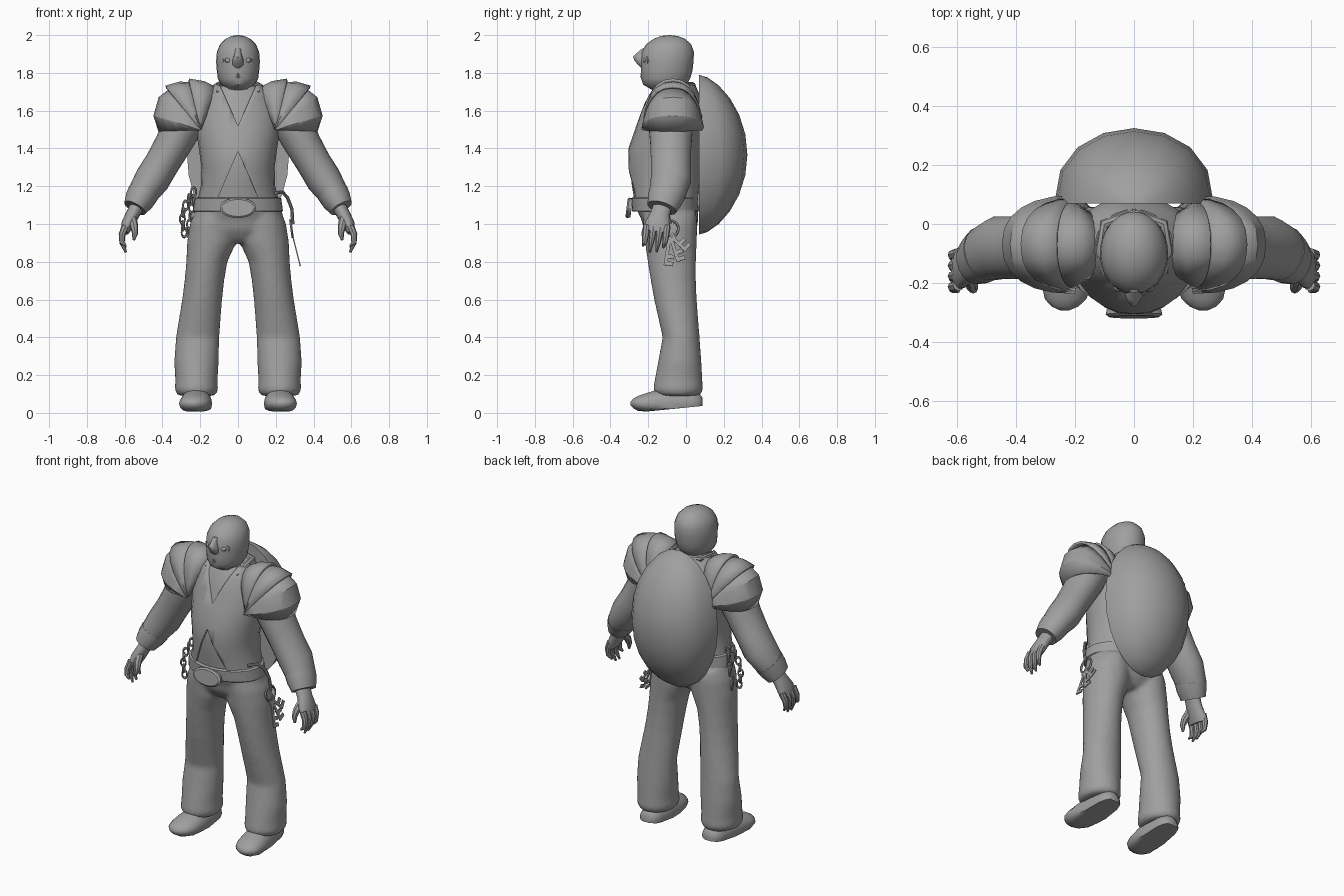
import bpy, bmesh, math
from math import sin, cos, pi, radians
from mathutils import Vector

cube = bpy.data.objects.get("Cube")
if cube:
    bpy.data.objects.remove(cube, do_unlink=True)

grey = bpy.data.materials.new("plain_grey")
grey.use_nodes = True
GREY = (0.35, 0.35, 0.35, 1)
grey.diffuse_color = GREY
grey.node_tree.nodes["Principled BSDF"].inputs["Base Color"].default_value = GREY

X, Y, Z = Vector((1, 0, 0)), Vector((0, 1, 0)), Vector((0, 0, 1))


def finish(ob, name, mirror=False, angle=40):
    """Name, colour, shade and optionally mirror a part."""
    ob.name = ob.data.name = name
    ob.data.materials.clear()
    ob.data.materials.append(grey)
    bpy.ops.object.select_all(action='DESELECT')
    ob.select_set(True)
    bpy.context.view_layer.objects.active = ob
    bpy.ops.object.transform_apply(location=True, rotation=True, scale=True)
    bpy.ops.object.shade_smooth_by_angle(angle=radians(angle))
    if mirror:
        ob.modifiers.new("mirror", 'MIRROR')
    return ob


def from_bmesh(bm, name, mirror=False, angle=40):
    bmesh.ops.recalc_face_normals(bm, faces=bm.faces)
    mesh = bpy.data.meshes.new(name)
    bm.to_mesh(mesh)
    bm.free()
    ob = bpy.data.objects.new(name, mesh)
    bpy.context.collection.objects.link(ob)
    return finish(ob, name, mirror, angle)


def power(value, exponent):
    return math.copysign(abs(value) ** exponent, value)


def loft(name, rings, n=18, mirror=False, sweep=2 * pi, angle=40, floor=None, square=1):
    """Skin elliptical rings given as (centre, half axis u, half axis v)."""
    bm = bmesh.new()
    closed = sweep > 6
    count = n if closed else n + 1
    rows = [[bm.verts.new(c + u * power(cos(sweep * i / n), square)
                          + v * power(sin(sweep * i / n), square))
             for i in range(count)] for c, u, v in rings]
    for a, b in zip(rows, rows[1:]):
        for i in range(n):
            j = (i + 1) % count
            bm.faces.new((a[i], a[j], b[j], b[i]))
    if closed:
        bm.faces.new(rows[0])
        bm.faces.new(rows[-1])
    if floor:
        for v in bm.verts:
            v.co.z = max(v.co.z, floor(v.co.y))
    return from_bmesh(bm, name, mirror, angle)


def upright(name, rows, **kw):
    """Rows are z, centre x, centre y, x radius, y radius."""
    return loft(name, [(Vector((cx, cy, z)), X * rx, Y * ry)
                       for z, cx, cy, rx, ry in rows], **kw)


def tube(name, points, radii, ref=Y, **kw):
    """Sweep ellipses along a path; radii are (across, along ref)."""
    pts = [Vector(p) for p in points]
    rings = []
    for i, p in enumerate(pts):
        t = (pts[min(i + 1, len(pts) - 1)] - pts[max(i - 1, 0)]).normalized()
        v = (ref - t * t.dot(ref)).normalized()
        rings.append((p, v.cross(t) * radii[i][0], v * radii[i][1]))
    return loft(name, rings, **kw)


def ring(name, loc, rot, major, minor, stretch=(1, 1, 1), mirror=False):
    bpy.ops.mesh.primitive_torus_add(major_segments=14, minor_segments=6, location=loc,
                                     rotation=rot, major_radius=major, minor_radius=minor)
    bpy.context.object.scale = stretch
    return finish(bpy.context.object, name, mirror)


def prism(name, outline, y0, y1):
    bm = bmesh.new()
    face = bm.faces.new([bm.verts.new((x, y0, z)) for x, z in outline])
    out = bmesh.ops.extrude_face_region(bm, geom=[face])
    for v in out["geom"]:
        if isinstance(v, bmesh.types.BMVert):
            v.co.y = y1
    return from_bmesh(bm, name)


# Torso and the open vest over it
body = [(1.10, .21, -.11, .16), (1.2, .185, -.113, .173), (1.3, .182, -.117, .181),
        (1.4, .195, -.113, .18), (1.5, .21, -.09, .168), (1.6, .21, -.073, .153),
        (1.68, .17, -.068, .13), (1.73, .11, -.065, .10)]
upright("shirt", [(z, 0, cy, rx, ry) for z, rx, cy, ry in body], n=24)
vest = upright("vest", [(z, 0, cy, rx + .012, ry + .012) for z, rx, cy, ry in body[:-1]]
               + [(1.735, 0, -.065, .13, .115)], n=24)
cutters = (("neck_opening", ((-.125, 1.8), (0, 1.52), (.125, 1.8))),
           ("hem_opening", ((-.145, 1.05), (.145, 1.05), (0, 1.385))))
for name, outline in cutters:
    cutter = prism(name, outline, -.6, -.1)
    cutter.hide_render = True
    cut = vest.modifiers.new(name, 'BOOLEAN')
    cut.operation, cut.object = 'DIFFERENCE', cutter
    bpy.context.view_layer.objects.active = vest
    bpy.ops.object.modifier_apply(modifier=name)
    bpy.data.objects.remove(cutter, do_unlink=True)
tube("collar", [(.10, -.16, 1.69), (.115, -.09, 1.73), (.10, .0, 1.735), (0, .035, 1.735)],
     [(.018, .016)] * 4, ref=Z, n=8, mirror=True)

# Head and face
upright("head", [(1.66, 0, -.075, .09, .09), (1.705, 0, -.08, .084, .09),
                 (1.722, 0, -.11, .066, .09), (1.738, 0, -.112, .09, .115),
                 (1.77, 0, -.108, .107, .13), (1.81, 0, -.102, .112, .136),
                 (1.86, 0, -.1, .116, .14), (1.91, 0, -.097, .112, .139),
                 (1.95, 0, -.092, .096, .12), (1.98, 0, -.088, .066, .084),
                 (1.995, 0, -.088, .035, .045), (2.0, 0, -.088, .006, .008)], n=24)
upright("nose", [(1.82, 0, -.222, .014, .01), (1.842, 0, -.228, .03, .026),
                 (1.865, 0, -.232, .031, .04), (1.885, 0, -.234, .024, .047),
                 (1.905, 0, -.23, .018, .03), (1.93, 0, -.215, .016, .016)], n=12)
upright("eye", [(1.852, .05, -.214, .008, .006), (1.859, .05, -.214, .017, .014),
                (1.867, .05, -.214, .02, .016), (1.875, .05, -.214, .015, .013),
                (1.881, .05, -.212, .006, .005)], n=12, mirror=True)
ring("eye_socket", (.052, -.212, 1.866), (radians(90), 0, radians(25)), .029, .006,
     (1, .75, 1), True)
for name, z, r in (("upper_lip", 1.793, .006), ("lower_lip", 1.78, .007)):
    tube(name, [(-.045, -.216, z - .004), (0, -.236, z), (.045, -.216, z - .004)],
         [(.003, .003), (r, r), (.003, .003)], ref=Z, n=8)

# Layered shoulder plates fanning about a front-to-back axis
pivot = Vector((.2, -.07, 1.5))
plates = {"inner": ((112, .232, .12), (95, .25, .135), (77, .27, .143)),
          "middle": ((82, .247, .135), (66, .27, .147), (51, .29, .152)),
          "outer": ((57, .265, .145), (38, .272, .153), (17, .252, .16), (-2, .215, .15))}
for name, arcs in plates.items():
    arches = [(pivot, Y * ry, (X * cos(radians(a)) + Z * sin(radians(a))) * r)
              for a, r, ry in arcs]
    plate = loft(name + "_shoulder_plate", arches, n=12, sweep=pi, mirror=True,
                 angle=25, square=.85)
    thick = plate.modifiers.new("thickness", 'SOLIDIFY')
    thick.thickness, thick.offset = .014, 0

# Arms, cuffs and hands
tube("arm", [(.24, -.075, 1.62), (.29, -.08, 1.53), (.345, -.08, 1.42), (.403, -.08, 1.32),
             (.455, -.08, 1.235), (.505, -.1, 1.16), (.525, -.113, 1.125)],
     [(.10, .12), (.108, .12), (.097, .11), (.092, .107), (.094, .108), (.08, .096),
      (.072, .088)], mirror=True)
tube("sleeve_cuff", [(.503, -.1, 1.162), (.523, -.114, 1.125), (.546, -.128, 1.085)],
     [(.083, .098), (.078, .092), (.064, .08)], mirror=True, angle=30)
tube("palm", [(.525, -.12, 1.11), (.558, -.137, 1.05), (.584, -.15, 1.0), (.6, -.156, .955)],
     [(.04, .05), (.036, .052), (.034, .068), (.022, .068)], n=14, mirror=True)
for i, tip in enumerate((.885, .85, .852, .875)):
    y = -.208 + .036 * i
    tube("finger", [(.595, y, .99), (.614, y - .005, .945), (.614, y - .012, .90),
                    (.594, y - .02, tip)],
         [(.02, .019), (.018, .018), (.014, .014), (.006, .006)], n=8, mirror=True)
tube("thumb", [(.56, -.17, 1.03), (.55, -.208, .985), (.545, -.22, .95), (.552, -.226, .915)],
     [(.024, .024), (.022, .021), (.016, .016), (.007, .007)], n=8, mirror=True)

# Trousers fused into one soft surface
trousers = upright("trousers", [
    (1.15, 0, -.112, .215, .163), (1.08, 0, -.1, .23, .163), (1.02, 0, -.085, .244, .15),
    (.97, 0, -.083, .24, .14), (.93, 0, -.082, .15, .115), (.9, 0, -.082, .08, .085)], n=32)
leg = upright("trouser_leg", [
    (1.06, .12, -.085, .11, .14), (1.0, .13, -.083, .125, .143),
    (.9, .14, -.08, .13, .137), (.8, .165, -.075, .109, .128),
    (.7, .178, -.067, .105, .12), (.6, .19, -.056, .106, .113),
    (.4, .214, -.026, .115, .098), (.27, .22, -.033, .118, .115),
    (.17, .22, -.04, .112, .127), (.12, .22, -.042, .116, .133),
    (.09, .22, -.042, .098, .114)], n=28, mirror=True)
bpy.ops.object.modifier_apply(modifier="mirror")
trousers.select_set(True)
bpy.context.view_layer.objects.active = trousers
bpy.ops.object.join()
fuse = trousers.modifiers.new("fuse", 'REMESH')
fuse.mode, fuse.voxel_size, fuse.use_smooth_shade = 'VOXEL', .014, True
soften = trousers.modifiers.new("soften", 'SMOOTH')
soften.factor, soften.iterations = .5, 6

# Shoes with soles rising to the heel
loft("shoe", [(Vector((cx, y, .05)), X * rx, Z * rz) for y, cx, rx, rz in (
    (.088, .215, .03, .03), (.07, .215, .055, .055), (.03, .215, .07, .075),
    (-.08, .218, .08, .085), (-.15, .222, .085, .075), (-.21, .228, .084, .055),
    (-.255, .232, .07, .04), (-.28, .234, .045, .025), (-.293, .235, .015, .01))],
    mirror=True, angle=50, floor=lambda y: max(0, .028 + .1 * y))

# Belt and thin oval buckle
upright("belt", [(1.065, 0, -.108, .231, .172), (1.07, 0, -.108, .238, .177),
                 (1.135, 0, -.113, .229, .178), (1.14, 0, -.113, .22, .17)], n=28, angle=30)
tilt = Z + Y * .12
loft("buckle", [(Vector((0, y, 1.085)), X * rx, tilt * rz) for y, rx, rz in (
    (-.288, .092, .05), (-.307, .096, .054), (-.315, .085, .045))], n=20, angle=30)

# Domed shell on the back
bm = bmesh.new()
bmesh.ops.create_uvsphere(bm, u_segments=16, v_segments=12, radius=1)
bmesh.ops.bisect_plane(bm, geom=bm.verts[:] + bm.edges[:] + bm.faces[:], dist=.001,
                       plane_co=(0, 0, 0), plane_no=-Y, clear_outer=True)
bmesh.ops.holes_fill(bm, edges=[e for e in bm.edges if e.is_boundary])
for v in bm.verts:
    across = max(math.hypot(v.co.x, v.co.y), .001)
    depth = across ** 1.3 * max(v.co.y / across, 0) ** .85
    v.co = (v.co.x * .27, .07 + .255 * depth, 1.367 + v.co.z * .423)
from_bmesh(bm, "back_shell", angle=28)

# Two strands of chain on the right hip
for strand, (x0, x1, links) in enumerate(((-.235, -.285, 7), (-.235, -.262, 6))):
    for i in range(links):
        f = i / (links - 1)
        x = x0 + (x1 - x0) * f - .03 * sin(pi * f) * (1 - strand)
        ring("chain_link", (x, -.12 + .04 * strand, 1.17 - .215 * f),
             (radians(90), 0, radians(90 * (i % 2) + 20)), .018, .0065, (.8, 1.3, 1))

# Cord, key ring and keys on the left hip
tube("cord", [(.2, -.19, 1.165), (.235, -.15, 1.17), (.262, -.12, 1.14), (.285, -.1, 1.08),
              (.29, -.085, 1.0)], [(.009, .009)] * 5, ref=Vector((.3, .2, 1)), n=8)
ring("key_ring", (.283, -.085, .975), (0, radians(82), 0), .045, .007)
for lean, length in ((-.15, .165), (.3, .15), (.8, .12)):
    bm = bmesh.new()
    parts = [(0, -length / 2, .018, length), (.02, -length + .012, .04, .022),
             (.02, -length + .05, .04, .022), (0, -.015, .04, .03)]
    for y, z, w, h in parts:
        box = bmesh.ops.create_cube(bm, size=1)["verts"]
        for v in box:
            v.co = (v.co.x * .006, y + v.co.y * w, z + v.co.z * h)
    key = from_bmesh(bm, "key")
    key.rotation_euler = (lean, radians(-14), 0)
    key.location = (.289, -.085, .94)
